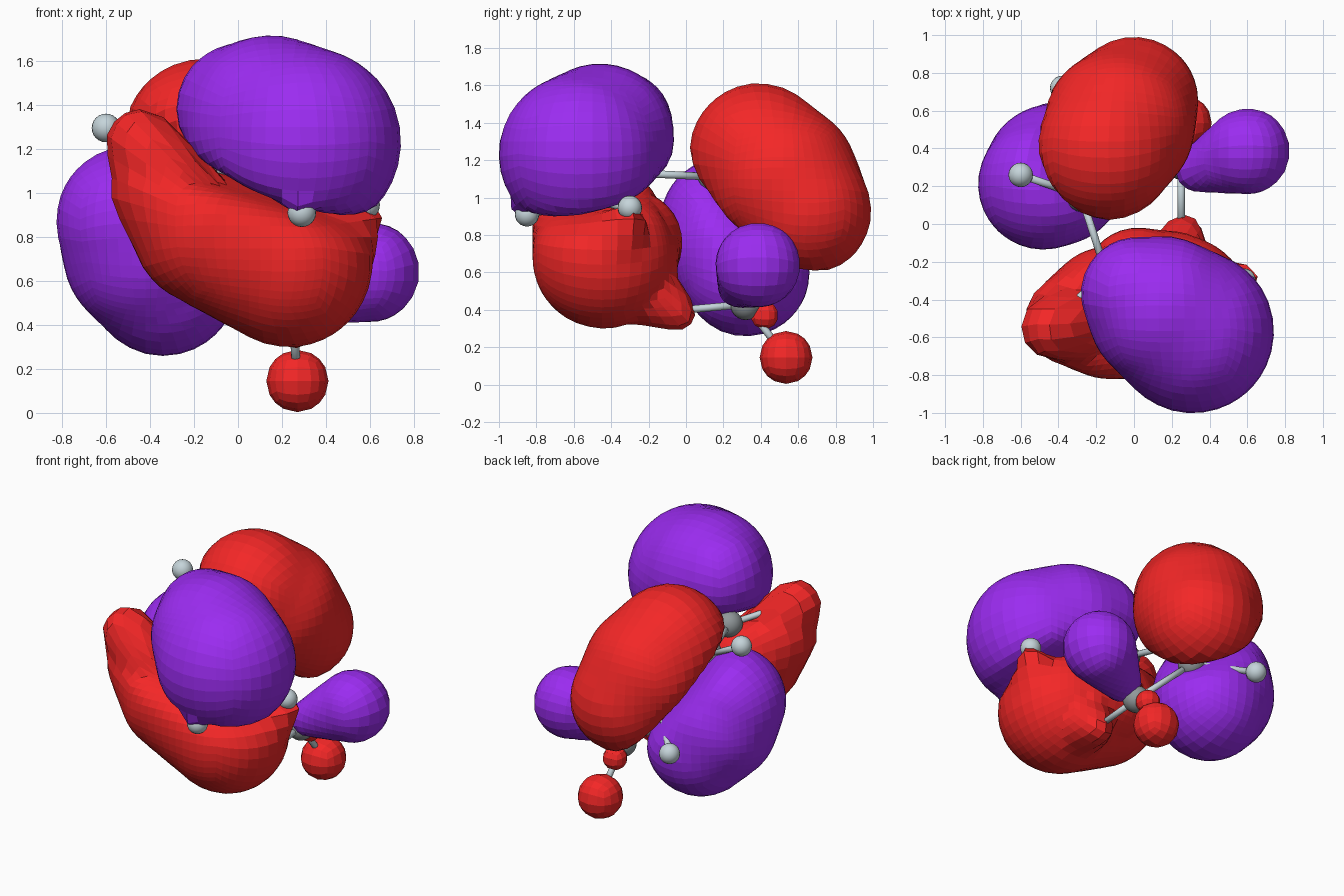
import bpy, bmesh
from mathutils import Vector as V

if "Cube" in bpy.data.objects:
    bpy.data.objects.remove(bpy.data.objects["Cube"])


def mat(name, rgb):
    m = bpy.data.materials.new(name)
    m.diffuse_color = (*rgb, 1)
    m.use_nodes = True
    m.node_tree.nodes["Principled BSDF"].inputs["Base Color"].default_value = m.diffuse_color
    return m


RED = mat("red", (0.90, 0.02, 0.02))
PURPLE = mat("purple", (0.33, 0.025, 0.88))
PALE = mat("pale_grey", (0.56, 0.66, 0.70))
GREY = mat("mid_grey", (0.28, 0.31, 0.32))


def finish(name, bm, material, smooth=False):
    me = bpy.data.meshes.new(name)
    bm.to_mesh(me)
    bm.free()
    me.materials.append(material)
    for p in me.polygons:
        p.use_smooth = smooth
    ob = bpy.data.objects.new(name, me)
    bpy.context.collection.objects.link(ob)
    return ob


def chain(path, steps=8):
    """Interpolated balls along a path of (x, y, z, radius)."""
    balls = []
    for a, b in zip(path, path[1:] + path[-1:]):
        for i in range(steps):
            t = i / steps
            q = [u + (w - u) * t for u, w in zip(a, b)]
            balls.append((V(q[:3]), q[3]))
            if a == b:
                break
    return balls


def lobe(name, material, centre, groups, cuts=11):
    """Rounded lobe: a gridded sphere shrunk onto ball chains cut by node planes."""
    groups = [(chain(path), plane) for path, plane in groups]
    c = V(centre)

    def field(p):
        best = 9
        for balls, plane in groups:
            d = min((p - o).length - r for o, r in balls)
            if plane:
                e = -(p - plane[0]).dot(plane[1])
                h = max(0.10 - abs(d - e), 0)
                d = max(d, e) + h * h / 0.4
            best = min(best, d)
        return best

    bm = bmesh.new()
    bmesh.ops.create_cube(bm, size=2)
    bmesh.ops.subdivide_edges(bm, edges=bm.edges[:], cuts=cuts, use_grid_fill=True)
    for v in bm.verts:
        d = v.co.normalized()
        r = 1.5
        while r > 0.02:
            f = field(c + d * r)
            if f < 0.002:
                break
            r -= max(f * 0.9, 0.002)
        v.co = c + d * r
    return finish(name, bm, material)


# node planes through the two halves of the chain
n1 = V((0.30, -0.20, 0.93)).normalized()
p1 = V((0.25, -0.50, 0.98))
n2 = V((0.62, 0.42, 0.67)).normalized()
p2 = V((-0.16, 0.28, 0.95))

# large lobes
lobe("front_upper_lobe", PURPLE, (0.2, -0.5, 1.3), [
    ([(0.02, -0.37, 1.38, 0.30), (0.15, -0.46, 1.32, 0.395), (0.31, -0.57, 1.23, 0.43)],
     (p1 + n1 * 0.02, n1)),
    ([(0.28, -0.66, 1.14, 0.20), (0.28, -0.87, 0.97, 0.07)], None)])
lobe("front_lower_lobe", RED, (0.05, -0.45, 0.8), [
    ([(-0.35, -0.51, 1.02, 0.23), (-0.13, -0.47, 0.84, 0.35), (0.23, -0.44, 0.68, 0.38)],
     (p1 - n1 * 0.03, -n1)),
    ([(0.02, -0.30, 0.76, 0.28), (0.20, -0.32, 0.68, 0.28)], (p1 - n1 * 0.03, -n1)),
    ([(-0.32, -0.52, 1.03, 0.21), (-0.44, -0.55, 1.22, 0.16)], None),
    ([(0.42, -0.40, 0.72, 0.20), (0.58, -0.29, 0.89, 0.075)], None),
    ([(0.22, -0.25, 0.52, 0.20), (0.26, -0.05, 0.39, 0.10)], None)], 13)
lobe("back_upper_lobe", RED, (-0.05, 0.52, 1.1), [
    ([(-0.15, 0.39, 1.24, 0.37), (-0.08, 0.52, 1.10, 0.40), (0.0, 0.65, 0.93, 0.34)],
     (p2 + n2 * 0.03, n2))])
lobe("back_lower_lobe", PURPLE, (-0.42, 0.26, 0.73), [
    ([(-0.48, 0.21, 0.87, 0.345), (-0.42, 0.26, 0.73, 0.375), (-0.34, 0.32, 0.60, 0.34)],
     (p2 - n2 * 0.03, -n2))])

# small lobes around the end group
lobe("side_lobe", PURPLE, (0.5, 0.35, 0.6), [
    ([(0.60, 0.385, 0.64, 0.226), (0.34, 0.29, 0.53, 0.12)], None)], 7)
lobe("bottom_lobe", RED, (0.27, 0.535, 0.145), [([(0.27, 0.535, 0.145, 0.14)], None)], 3)
lobe("bottom_bud", RED, (0.24, 0.42, 0.37), [([(0.24, 0.42, 0.37, 0.075)], None)], 2)

# ball and stick skeleton
carbons = {
    "end": (0.25, -0.50, 0.98), "second": (-0.15, -0.25, 1.13),
    "third": (-0.28, 0.15, 1.11), "fourth": (-0.11, 0.42, 0.77),
    "tail": (0.25, 0.32, 0.43)}
hydrogens = [
    ("end", (0.29, -0.85, 0.91)), ("end", (0.58, -0.30, 0.945)),
    ("second", (-0.40, -0.50, 1.23)), ("third", (-0.60, 0.26, 1.295)),
    ("fourth", (-0.38, 0.72, 0.68)), ("tail", (0.27, 0.535, 0.145)),
    ("tail", (0.25, -0.05, 0.395)), ("tail", (0.57, 0.38, 0.60))]


def ball(name, p, r, material):
    bm = bmesh.new()
    bmesh.ops.create_uvsphere(bm, u_segments=20, v_segments=12, radius=r)
    bmesh.ops.translate(bm, vec=V(p), verts=bm.verts)
    finish(name, bm, material, True)


def stick(name, a, b):
    a, b = V(a), V(b)
    bm = bmesh.new()
    bmesh.ops.create_cone(bm, cap_ends=True, segments=12, radius1=0.02, radius2=0.02,
                          depth=(b - a).length)
    bm.transform((b - a).to_track_quat('Z', 'Y').to_matrix().to_4x4())
    bmesh.ops.translate(bm, vec=(a + b) / 2, verts=bm.verts)
    finish(name, bm, PALE, True)


for key, p in carbons.items():
    ball("large_ball_" + key, p, 0.085, GREY)
keys = list(carbons)
for a, b in zip(keys, keys[1:]):
    stick("chain_stick_" + b, carbons[a], carbons[b])
for i, (key, p) in enumerate(hydrogens):
    ball(f"small_ball_{i + 1}", p, 0.065, PALE)
    stick(f"short_stick_{i + 1}", carbons[key], p)
